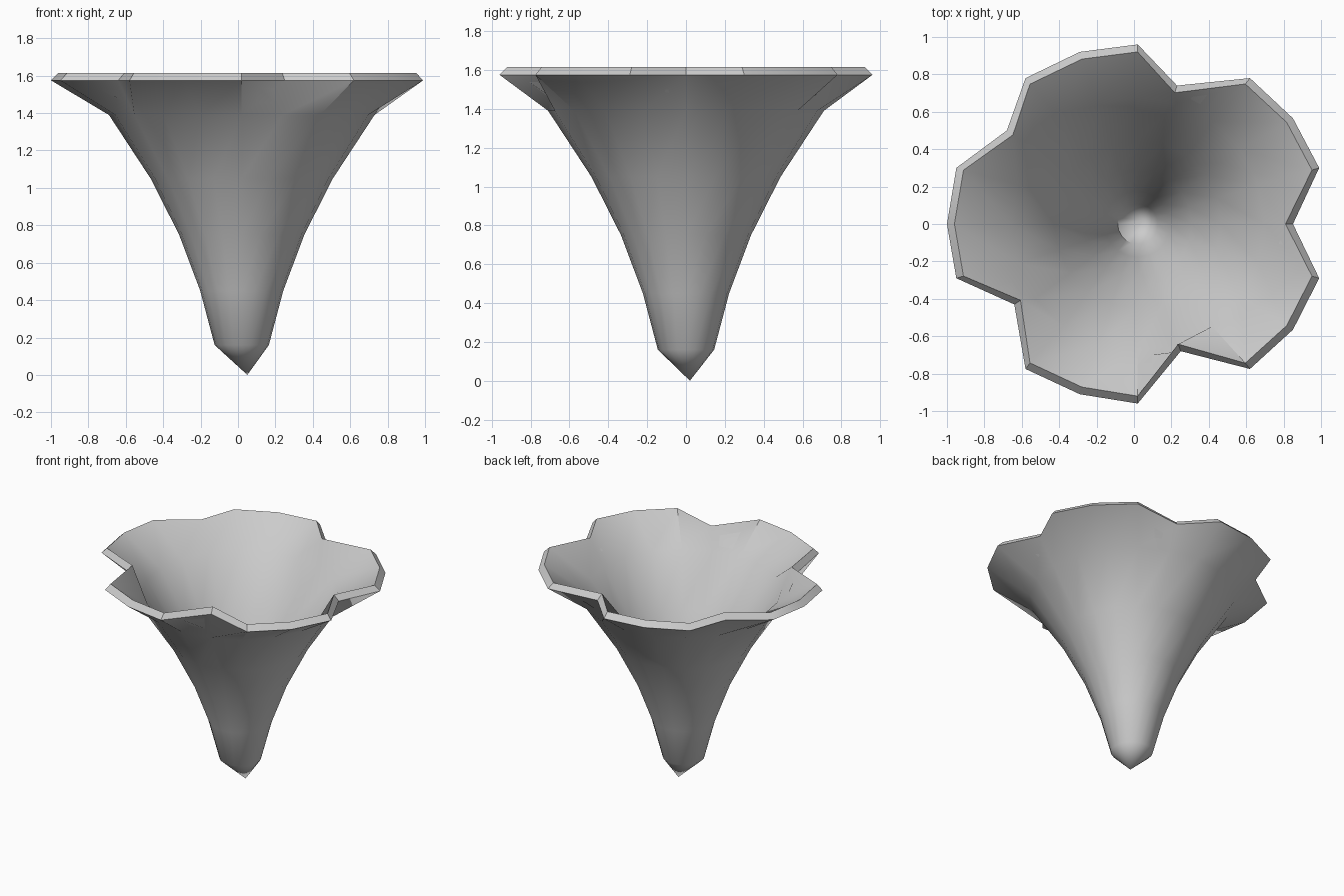
import bpy, bmesh, math
from mathutils import Vector

if "Cube" in bpy.data.objects:
    bpy.data.objects.remove(bpy.data.objects["Cube"])

SIDES = 20
CX = 0.02

# Trumpet profile: (radius, height), outer skin and inner skin
OUTER = [(0.145, 0.16), (0.222, 0.45), (0.335, 0.75), (0.487, 1.05), (0.71, 1.39)]
INNER = [(0.107, 0.185), (0.177, 0.465), (0.29, 0.775), (0.447, 1.08), (0.677, 1.425)]

# Five-petalled rim outline, counter-clockwise from the notch on +x
RIM = [(0.85, 0), (0.99, 0.30), (0.85, 0.565), (0.62, 0.78), (0.23, 0.74),
       (0.02, 0.96), (-0.29, 0.92), (-0.58, 0.78), (-0.68, 0.50), (-0.95, 0.30),
       (-1.0, 0), (-0.95, -0.29), (-0.64, -0.43), (-0.58, -0.775), (-0.29, -0.91),
       (0.02, -0.96), (0.25, -0.68), (0.62, -0.775), (0.85, -0.565), (0.99, -0.29)]

bm = bmesh.new()


def circle(r, z):
    return [bm.verts.new((CX + r * math.cos(math.tau * i / SIDES),
                          r * math.sin(math.tau * i / SIDES), z)) for i in range(SIDES)]


def petal_rim(inset, z):
    pts = [Vector(p) for p in RIM]
    return [bm.verts.new((*(p - p.normalized() * inset), z)) for p in pts]


# Closed skin: outside going up, over the lip, inside going down
rings = [circle(*p) for p in OUTER]
rings += [petal_rim(0, 1.575), petal_rim(0.04, 1.615)]
rings += [circle(*p) for p in reversed(INNER)]
for a, b in zip(rings, rings[1:]):
    for i in range(SIDES):
        j = (i + 1) % SIDES
        bm.faces.new((a[i], a[j], b[j], b[i]))

# Pointed base, outside and inside
for ring, z in ((rings[0], 0.0), (rings[-1], 0.07)):
    tip = bm.verts.new((0.05, 0.02, z))
    for i in range(SIDES):
        bm.faces.new((tip, ring[i], ring[(i + 1) % SIDES]))

bmesh.ops.recalc_face_normals(bm, faces=bm.faces)
mesh = bpy.data.meshes.new("trumpet_flower")
bm.to_mesh(mesh)
bm.free()
flower = bpy.data.objects.new("trumpet_flower", mesh)
bpy.context.collection.objects.link(flower)
bpy.context.view_layer.objects.active = flower
flower.select_set(True)
bpy.ops.object.shade_smooth_by_angle(angle=math.radians(35))

# Crisp crease where the petals leave the trumpet on the outside
sharp = mesh.attributes.get("sharp_edge") or mesh.attributes.new("sharp_edge", 'BOOLEAN', 'EDGE')
for e in mesh.edges:
    if all(abs(mesh.vertices[v].co.z - 1.39) < 1e-4 for v in e.vertices):
        sharp.data[e.index].value = True
